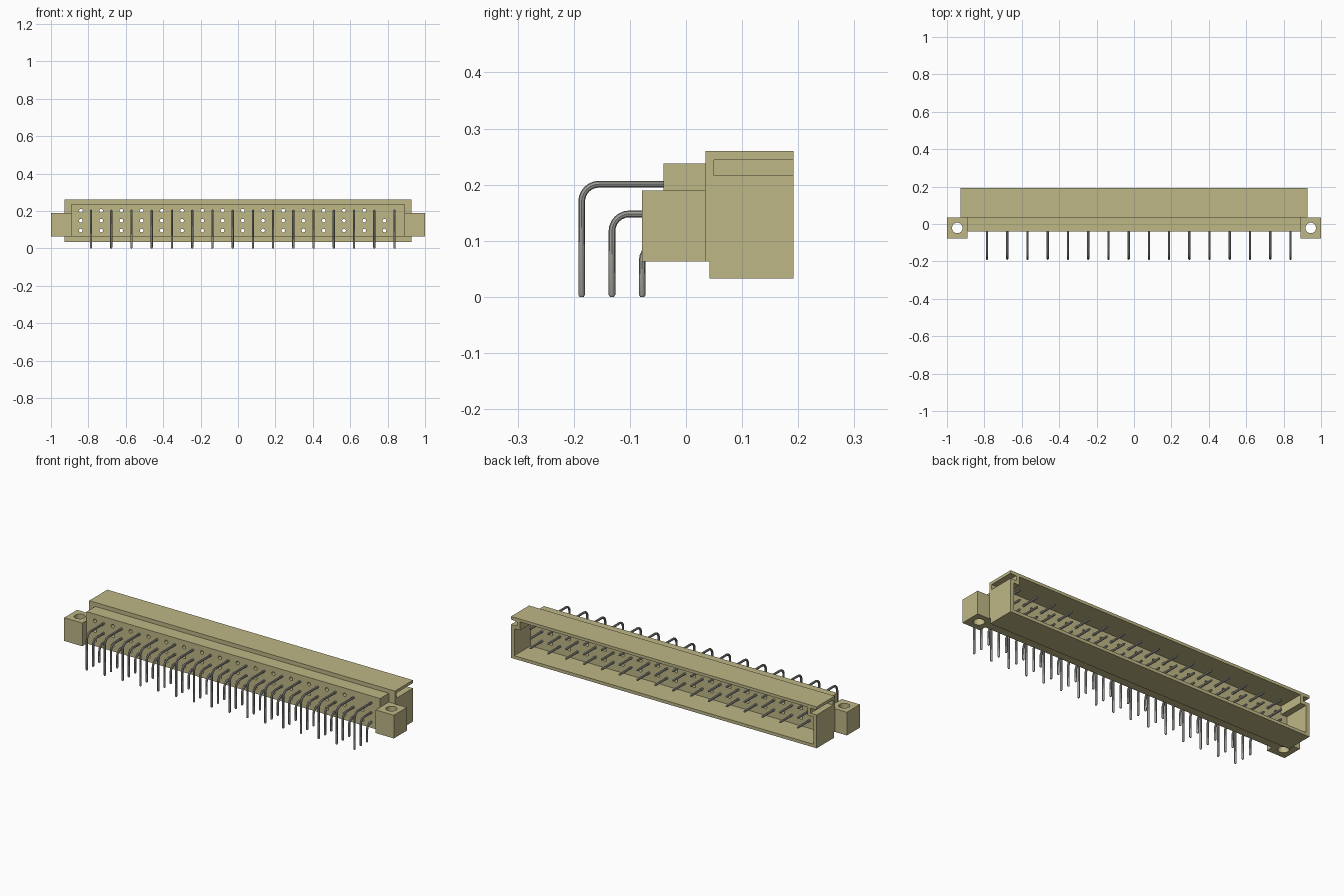
import bpy, bmesh, math

if "Cube" in bpy.data.objects:
    bpy.data.objects.remove(bpy.data.objects["Cube"])


def material(name, rgb, rough=0.6, metal=0.0):
    m = bpy.data.materials.new(name)
    m.use_nodes = True
    m.diffuse_color = (*rgb, 1)
    b = m.node_tree.nodes["Principled BSDF"]
    b.inputs["Base Color"].default_value = (*rgb, 1)
    b.inputs["Roughness"].default_value = rough
    return m


KHAKI = material("khaki plastic", (0.52, 0.475, 0.24))
STEEL = material("grey metal", (0.36, 0.36, 0.335))

PITCH = 0.1082
PIN_X = [-0.786 + PITCH * i for i in range(16)]
HOLE_X = [-0.840 + PITCH * i for i in range(16)]
ROW_Z = (0.095, 0.148, 0.201)
ROW_Y = (-0.078, -0.132, -0.186)


def finish(bm, name, mat):
    bmesh.ops.recalc_face_normals(bm, faces=bm.faces)
    me = bpy.data.meshes.new(name)
    bm.to_mesh(me)
    bm.free()
    ob = bpy.data.objects.new(name, me)
    bpy.context.collection.objects.link(ob)
    me.materials.append(mat)
    return ob


def prism_x(name, profile, x0, x1):
    """Extrude a (y, z) profile from x0 to x1."""
    bm = bmesh.new()
    f = bm.faces.new([bm.verts.new((x0, y, z)) for y, z in profile])
    ext = bmesh.ops.extrude_face_region(bm, geom=[f])["geom"]
    bmesh.ops.translate(bm, vec=(x1 - x0, 0, 0),
                        verts=[v for v in ext if isinstance(v, bmesh.types.BMVert)])
    return finish(bm, name, KHAKI)


def rect(y0, y1, z0, z1):
    return [(y0, z0), (y1, z0), (y1, z1), (y0, z1)]


def cylinders(name, centres, radius, depth, along_y, segments=12):
    """Joined cylinders used as one cutter."""
    bm = bmesh.new()
    for c in centres:
        vs = bmesh.ops.create_cone(bm, cap_ends=True, segments=segments, radius1=radius,
                                   radius2=radius, depth=depth)["verts"]
        for v in vs:
            x, y, z = v.co
            v.co = (x + c[0], z + c[1], y + c[2]) if along_y else (x + c[0], y + c[1], z + c[2])
    ob = finish(bm, name, KHAKI)
    ob.hide_render = True
    return ob


def select_only(ob):
    bpy.ops.object.select_all(action='DESELECT')
    ob.select_set(True)
    bpy.context.view_layer.objects.active = ob


def cut(ob, cutter):
    m = ob.modifiers.new("holes", 'BOOLEAN')
    m.operation, m.solver, m.object = 'DIFFERENCE', 'EXACT', cutter
    select_only(ob)
    bpy.ops.object.modifier_apply(modifier=m.name)


def smooth(ob):
    select_only(ob)
    bpy.ops.object.shade_smooth_by_angle(angle=math.radians(40))


# Contact block and the wider floor plate of the shell
block = prism_x("contact_block", rect(-0.040, 0.042, 0.063, 0.238), -0.89, 0.89)
plate = prism_x("shell_floor", [(0.035, 0.063), (0.042, 0.063), (0.042, 0.033),
                                (0.050, 0.033), (0.050, 0.260), (0.035, 0.260)], -0.927, 0.927)

# Empty contact holes through both
cutter = cylinders("contact_hole_cutter", [(x, 0, z) for x in HOLE_X for z in ROW_Z],
                   0.010, 0.4, True)
for part in (block, plate):
    cut(part, cutter)
    smooth(part)
bpy.data.objects.remove(cutter)

# Shell walls: ring whose ends jog inwards around the keying grooves
outer_half = [(0.927, 0.033), (0.927, 0.216), (0.890, 0.216),
              (0.890, 0.244), (0.927, 0.244), (0.927, 0.260)]
inner_half = [(0.907, 0.050), (0.907, 0.198), (0.872, 0.198),
              (0.872, 0.238), (0.872, 0.241), (0.872, 0.244)]


def mirrored(half):
    return half + [(-x, z) for x, z in reversed(half)]


bm = bmesh.new()
loops = {(k, y): [bm.verts.new((x, y, z)) for x, z in mirrored(h)]
         for k, h in (("out", outer_half), ("in", inner_half)) for y in (0.050, 0.192)}
n = len(outer_half) * 2
for i in range(n):
    j = (i + 1) % n
    for a, b in ((("out", 0.050), ("out", 0.192)), (("out", 0.192), ("in", 0.192)),
                 (("in", 0.192), ("in", 0.050)), (("in", 0.050), ("out", 0.050))):
        bm.faces.new((loops[a][i], loops[a][j], loops[b][j], loops[b][i]))
finish(bm, "shell_walls", KHAKI)

# Mounting ears with vertical screw holes
for side, s in (("left", 1), ("right", -1)):
    ear = prism_x(side + "_mounting_ear", rect(-0.078, 0.035, 0.063, 0.190), s * 0.89, s * 1.0)
    cutter = cylinders("ear_hole_cutter", [(s * 0.945, -0.021, 0.12)], 0.028, 0.4, False, 32)
    cut(ear, cutter)
    bpy.data.objects.remove(cutter)
    smooth(ear)

# Right-angle pins, one object per row
BEND = 0.031
for name, y, z in zip(("lower", "middle", "upper"), ROW_Y, ROW_Z):
    cu = bpy.data.curves.new(name + "_pin_row", 'CURVE')
    cu.dimensions = '3D'
    cu.bevel_depth = 0.006
    cu.bevel_resolution = 2
    cu.use_fill_caps = True
    path = [(y, 0.0, 0.6), (y, 0.004, 1)]
    for k in range(7):
        a = math.radians(15 * k)
        path.append((y + BEND * (1 - math.cos(a)), z - BEND * (1 - math.sin(a)), 1))
    path += [(0.151, z, 1), (0.156, z, 0.6)]
    for x in PIN_X:
        sp = cu.splines.new('POLY')
        sp.points.add(len(path) - 1)
        for p, (py, pz, r) in zip(sp.points, path):
            p.co = (x, py, pz, 1)
            p.radius = r
    cu.materials.append(STEEL)
    ob = bpy.data.objects.new(name + "_pin_row", cu)
    bpy.context.collection.objects.link(ob)
    select_only(ob)
    bpy.ops.object.convert(target='MESH')
    smooth(bpy.context.view_layer.objects.active)
